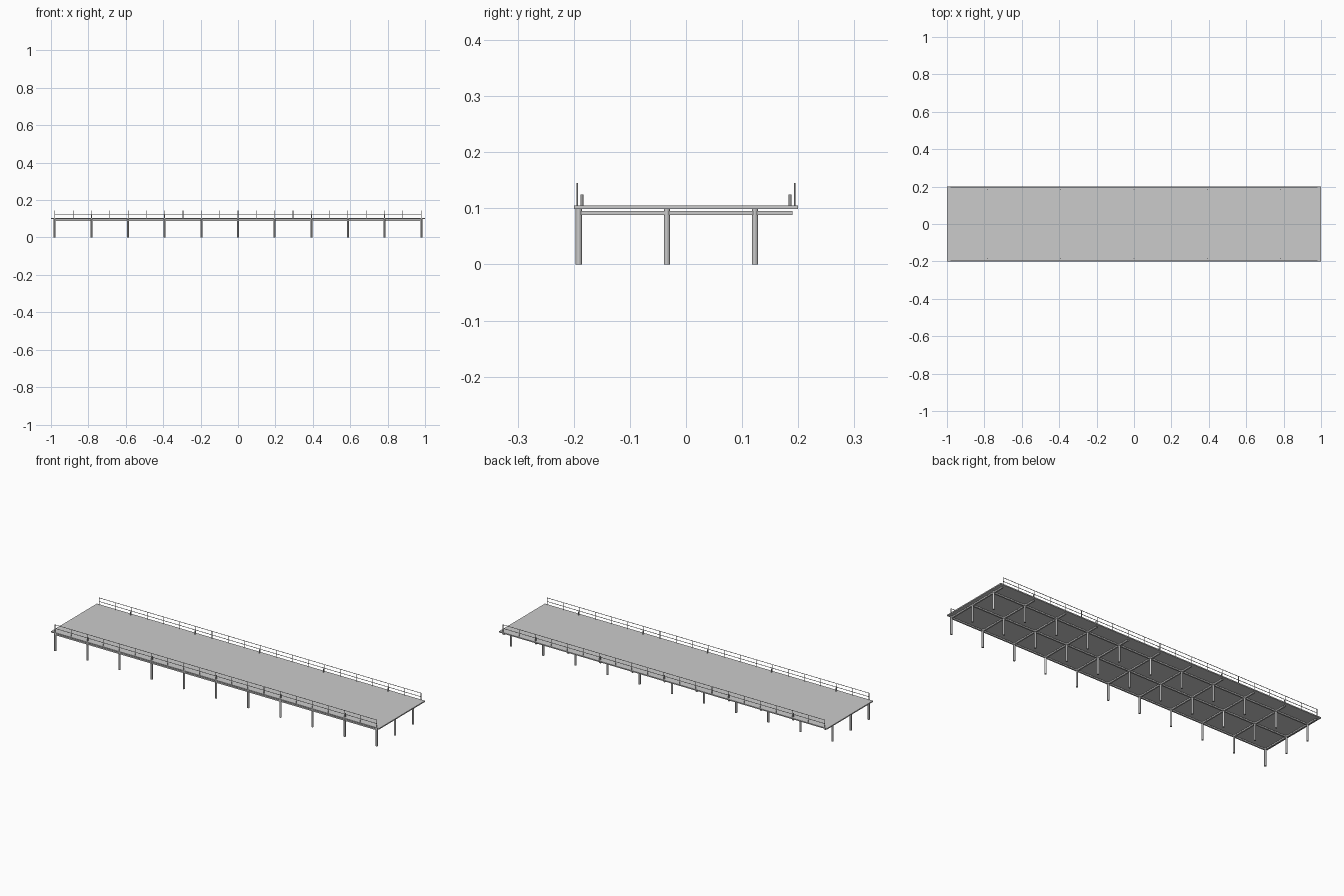
import bpy

if "Cube" in bpy.data.objects:
    bpy.data.objects.remove(bpy.data.objects["Cube"])

HALF = 0.98            # half length of the pile grid
STEP = 0.196           # pile spacing along the pier
DECK_TOP = 0.105


def box(name, x, y, z):
    """Box from (min, max) ranges on each axis."""
    bpy.ops.mesh.primitive_cube_add(
        size=1, location=[(a + b) / 2 for a, b in (x, y, z)])
    o = bpy.context.object
    o.name = name
    o.scale = [b - a for a, b in (x, y, z)]
    return o


def post(name, x, y, z0, z1, r, sides):
    bpy.ops.mesh.primitive_cylinder_add(
        vertices=sides, radius=r, depth=z1 - z0, location=(x, y, (z0 + z1) / 2))
    o = bpy.context.object
    o.name = name
    bpy.ops.object.shade_smooth_by_angle()
    return o


# Deck slab
box("deck", (-1, 1), (-0.2, 0.2), (0.099, DECK_TOP))

# Piles: three rows, the last one set in from the back edge
rows = (-0.191, -0.034, 0.123)
for i in range(11):
    x = -HALF + i * STEP
    for y in rows:
        post("pile", x, y, 0, 0.1, 0.0055, 12)
    # Cross beam over each pile line
    box("cross_beam", (x - 0.004, x + 0.004), (-0.19, 0.19), (0.088, 0.095))

# Long beams along the pile rows
for y in rows:
    box("long_beam", (-HALF, HALF), (y - 0.004, y + 0.004), (0.088, 0.095))

# Railings and mooring bollards on both sides
for s in (-1, 1):
    y = s * 0.1935
    for i in range(21):
        x = -HALF + i * STEP / 2
        post("rail_post", x, y, DECK_TOP - 0.001, 0.145, 0.0014, 8)
    for z in (0.124, 0.144):
        box("rail", (-HALF, HALF), (y - 0.001, y + 0.001), (z - 0.001, z + 0.001))
    for i in range(-2, 3):
        post("bollard", i * 2 * STEP, s * 0.1855, DECK_TOP - 0.001, 0.125, 0.0024, 12)
